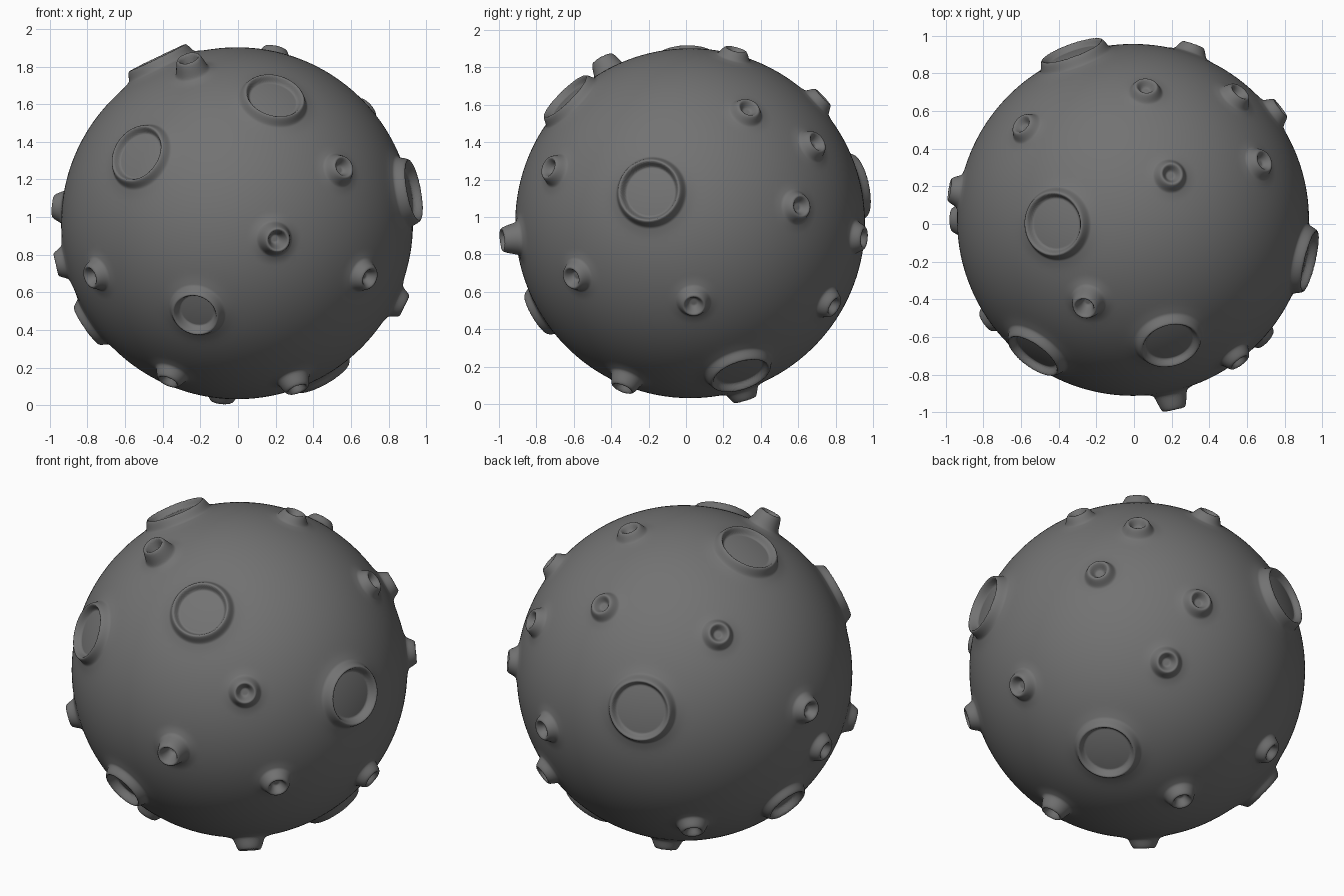
import bpy, bmesh
from mathutils import Vector

CENTRE = Vector((-0.005, 0.022, 0.967))
RADIUS = 0.935

# Wide craters: direction from centre, crest radius, rim height, floor level
wide = [
    ((-0.53, -0.72, 0.37), 0.152, 0.050, 0.008),
    ((0.20, -0.67, 0.68), 0.152, 0.050, 0.010),
    ((-0.22, -0.81, -0.48), 0.116, 0.052, 0.0),
    ((0.94, -0.22, 0.175), 0.158, 0.060, 0.010),
    ((-0.41, -0.02, 0.85), 0.160, 0.056, 0.014),
    ((-0.325, 0.90, 0.20), 0.163, 0.058, 0.020),
    ((0.45, 0.27, -0.81), 0.155, 0.050, 0.008),
    ((-0.79, 0.14, -0.54), 0.114, 0.050, 0.0),
]
# Small raised vents: direction, rim height
small = [
    ((-0.26, -0.47, 0.88), 0.095), ((0.57, -0.76, 0.30), 0.06),
    ((0.22, -1.02, -0.09), 0.10), ((-0.765, -0.53, -0.28), 0.06),
    ((0.70, -0.63, -0.29), 0.06), ((-0.37, -0.38, -0.85), 0.06),
    ((0.32, -0.36, -0.88), 0.075), ((-0.97, 0.16, 0.09), 0.06),
    ((-0.96, 0.0, -0.22), 0.055), ((0.89, 0.02, -0.44), 0.06),
    ((0.70, 0.315, 0.62), 0.05), ((0.575, 0.69, 0.44), 0.055),
    ((0.77, 0.585, 0.09), 0.055), ((0.07, 0.715, 0.68), 0.05),
    ((0.32, 0.93, -0.08), 0.055), ((0.42, 0.76, -0.44), 0.055),
    ((-0.605, 0.52, 0.61), 0.05), ((0.21, 0.25, 0.95), 0.05),
    ((-0.08, 0.29, -0.93), 0.06), ((-0.47, 0.59, -0.61), 0.055),
]
# (direction, crest radius, height, floor, inner wall width, outer wall width, flare width)
craters = [(Vector(d).normalized(), r, h, f, 0.022, 0.042, 0.13) for d, r, h, f in wide]
craters += [(Vector(d).normalized(), 0.054, h, 0.012, 0.034, 0.042, 0.11) for d, h in small]


def smooth(t):
    t = max(0.0, min(1.0, t))
    return t * t * (3 - 2 * t)


def lift(direction):
    """Radial offset of the surface caused by the craters."""
    total = 0.0
    for axis, r, h, floor, wall, outer, flare in craters:
        d = direction.angle(axis) * 0.96
        if d < r:
            total += floor + (h - floor) * smooth((d - r + wall) / wall)
        elif d < r + flare:
            # steep outer wall blended into a soft concave flare
            u = (d - r) / flare
            total += h * (0.72 * (1 - smooth((d - r) / outer))
                          + 0.28 * (1 - u) ** 2 * (1 + 2 * u) * (1 - u))
    return total


# Cratered ball: sphere refined around each crater, then displaced
bm = bmesh.new()
bmesh.ops.create_icosphere(bm, subdivisions=6, radius=1.0)
near = set()
for f in bm.faces:
    c = f.calc_center_median().normalized()
    if any(c.angle(k[0]) < k[1] + 0.11 for k in craters):
        near.update(f.edges)
bmesh.ops.subdivide_edges(bm, edges=list(near), cuts=4, use_grid_fill=True)
bmesh.ops.triangulate(bm, faces=[f for f in bm.faces if len(f.verts) > 4])
for v in bm.verts:
    n = v.co.normalized()
    v.co = CENTRE + n * (RADIUS + lift(n))
for f in bm.faces:
    f.smooth = True
mesh = bpy.data.meshes.new("cratered_ball")
bm.to_mesh(mesh)
bm.free()
ball = bpy.data.objects.new("cratered_ball", mesh)
bpy.context.collection.objects.link(ball)

# Dark grey rock
rock = bpy.data.materials.new("dark_rock")
rock.diffuse_color = (0.17, 0.17, 0.17, 1.0)
mesh.materials.append(rock)
